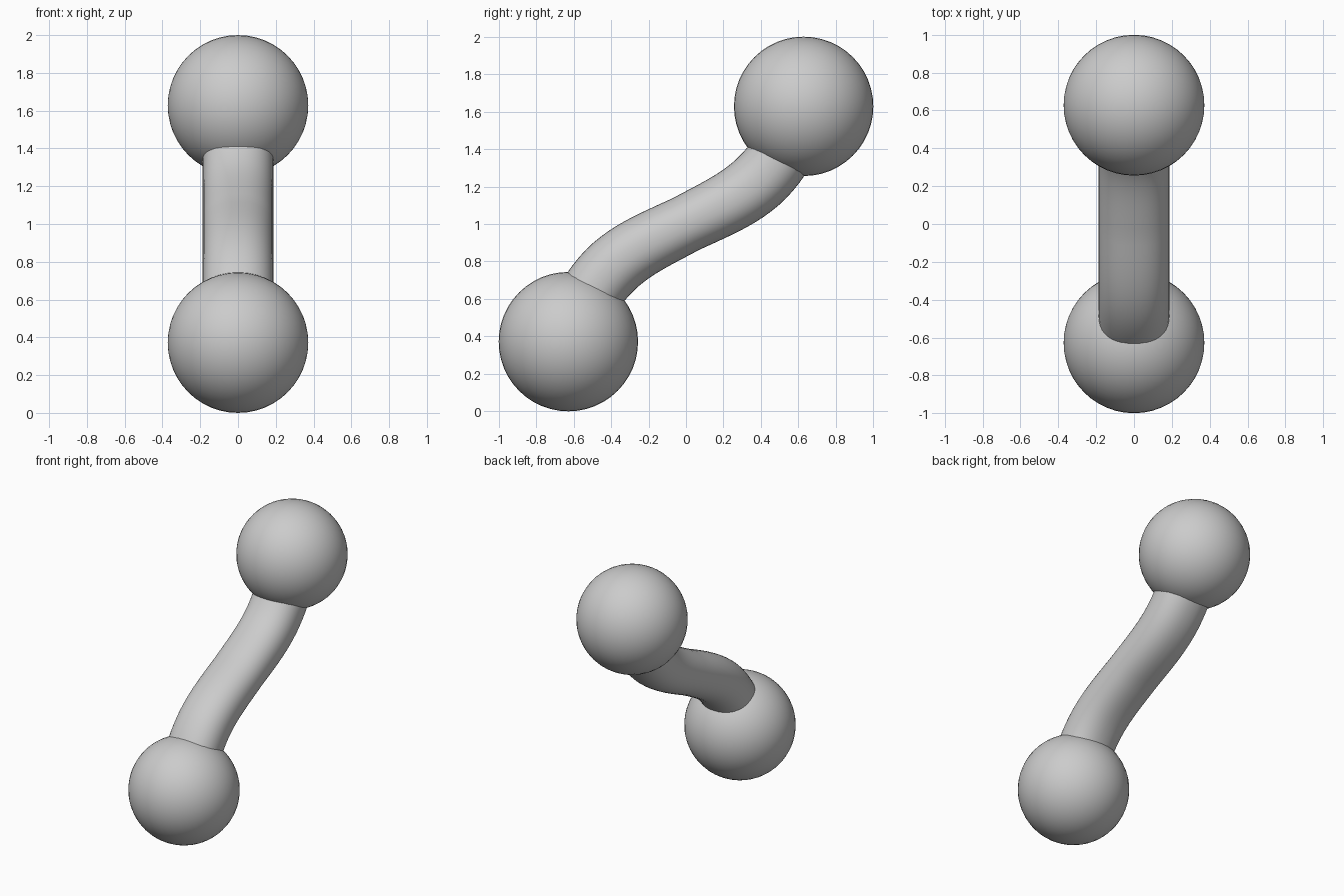
import bpy
import bmesh
from math import cos, sin, pi, copysign
from mathutils import Vector
from mathutils.geometry import interpolate_bezier

if "Cube" in bpy.data.objects:
    bpy.data.objects.remove(bpy.data.objects["Cube"])

grey = bpy.data.materials.new("light grey")
grey.use_nodes = True
colour = (0.6, 0.6, 0.6, 1)
grey.diffuse_color = colour
grey.node_tree.nodes["Principled BSDF"].inputs["Base Color"].default_value = colour

RADIUS = 0.372
LOW = Vector((0, RADIUS - 1, RADIUS))
MIDDLE = Vector((0, 0, 1))


def finish(name, bm):
    bmesh.ops.recalc_face_normals(bm, faces=bm.faces)
    for face in bm.faces:
        face.smooth = True
    mesh = bpy.data.meshes.new(name)
    bm.to_mesh(mesh)
    bm.free()
    mesh.materials.append(grey)
    obj = bpy.data.objects.new(name, mesh)
    bpy.context.collection.objects.link(obj)
    return obj


# End balls
for name, centre in (("lower_ball", LOW), ("upper_ball", 2 * MIDDLE - LOW)):
    bm = bmesh.new()
    bmesh.ops.create_uvsphere(bm, u_segments=48, v_segments=24, radius=RADIUS)
    ball = finish(name, bm)
    ball.location = centre
    ball.rotation_euler.y = pi / 2

# S-shaped centre line: lower half, then the same half turned about the middle
start_handle = LOW + 0.45 * Vector((0, 0.34, 0.94))
mid_handle = MIDDLE - 0.33 * Vector((0, 0.894, 0.447))
half = interpolate_bezier(LOW, start_handle, mid_handle, MIDDLE, 20)
path = half + [2 * MIDDLE - p for p in reversed(half[:-1])]


def rounded(value):
    return copysign(abs(value) ** 0.9, value)


# Connecting tube: softly squared oval swept along the path
SIDES = 40
bm = bmesh.new()
rings = []
across = Vector((1, 0, 0))
for i, point in enumerate(path):
    along = (path[min(i + 1, len(path) - 1)] - path[max(i - 1, 0)]).normalized()
    outward = across.cross(along)
    thickness = 0.155 + 0.013 * min(1, abs(point.y) / 0.4)
    rings.append([
        bm.verts.new(point + across * 0.187 * rounded(cos(a)) + outward * thickness * rounded(sin(a)))
        for a in (2 * pi * k / SIDES for k in range(SIDES))
    ])
for ring, after in zip(rings, rings[1:]):
    for k in range(SIDES):
        n = (k + 1) % SIDES
        bm.faces.new((ring[k], ring[n], after[n], after[k]))
bm.faces.new(rings[0])
bm.faces.new(rings[-1])
finish("connecting_tube", bm)
